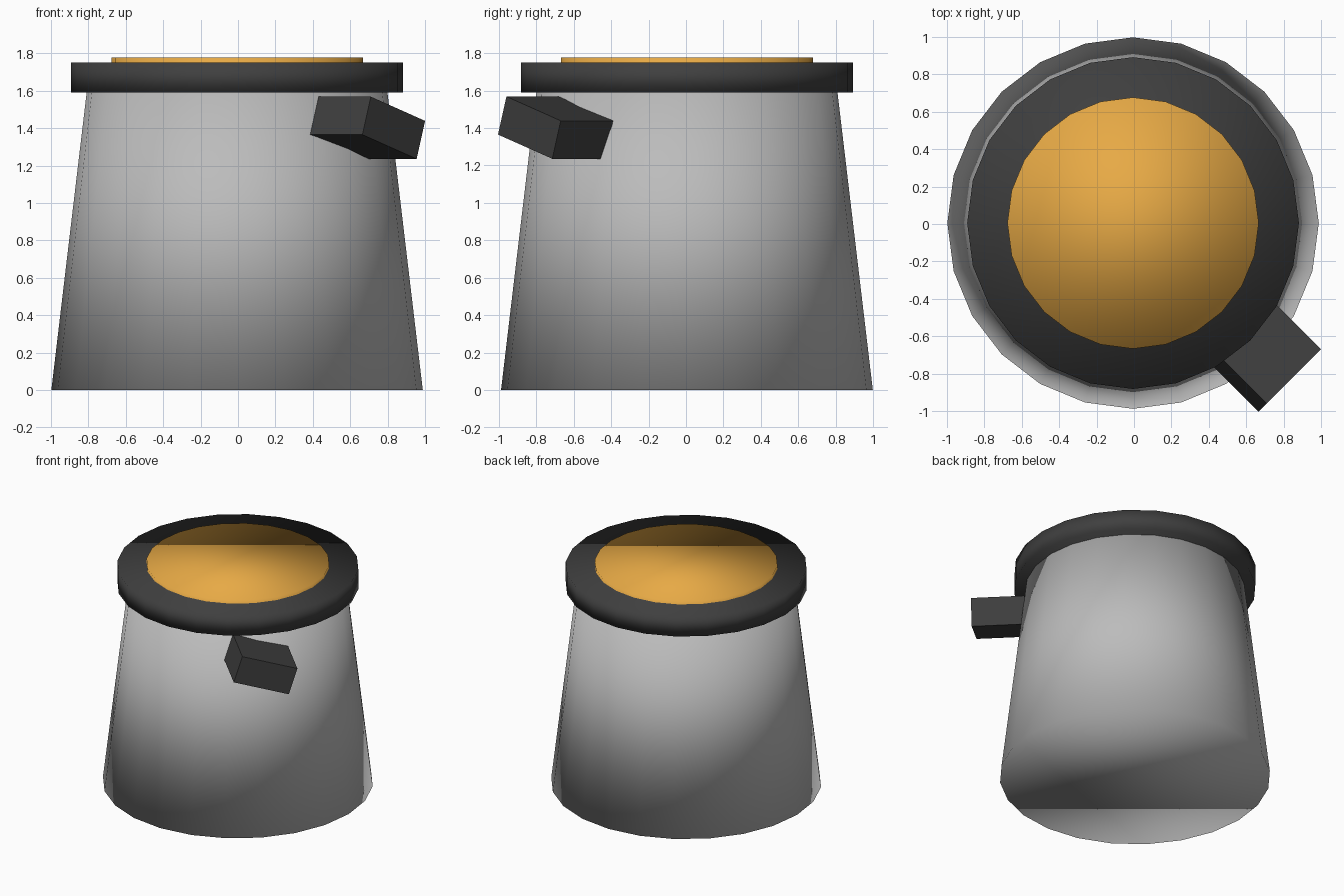
import bpy
from math import radians
from mathutils import Matrix

cube = bpy.data.objects.get("Cube")
if cube:
    bpy.data.objects.remove(cube, do_unlink=True)

CENTRE = (-0.005, 0.005)
SIDES = 24


def material(name, colour):
    mat = bpy.data.materials.new(name)
    mat.use_nodes = True
    mat.diffuse_color = (*colour, 1)
    mat.node_tree.nodes["Principled BSDF"].inputs["Base Color"].default_value = (*colour, 1)
    return mat


grey = material("light grey", (0.5, 0.5, 0.5))
dark = material("dark grey", (0.05, 0.05, 0.05))
amber = material("amber", (0.8, 0.4, 0.06))


def drum(name, r_bottom, r_top, z0, z1, mat):
    """Capped round part, softly shaded all over."""
    bpy.ops.mesh.primitive_cone_add(
        vertices=SIDES, radius1=r_bottom, radius2=r_top, depth=z1 - z0,
        location=(*CENTRE, (z0 + z1) / 2))
    obj = bpy.context.object
    obj.name = name
    obj.data.materials.append(mat)
    bpy.ops.object.shade_smooth()
    return obj


# Tapered body, rim band and the disc set into it
drum("body", 0.993, 0.803, 0, 1.6, grey)
drum("rim", 0.887, 0.887, 1.59, 1.75, dark)
drum("top_disc", 0.672, 0.672, 1.65, 1.777, amber)

# Tilted block on the front left of the body
bpy.ops.mesh.primitive_cube_add(size=1)
block = bpy.context.object
block.name = "side_block"
block.data.materials.append(dark)
block.matrix_world = (
    Matrix.Translation((0.693, -0.697, 1.402))
    @ Matrix.Rotation(radians(-45), 4, 'Z')
    @ Matrix.Rotation(radians(-17.5), 4, 'X')
    @ Matrix.Diagonal((0.395, 0.43, 0.213, 1)))
